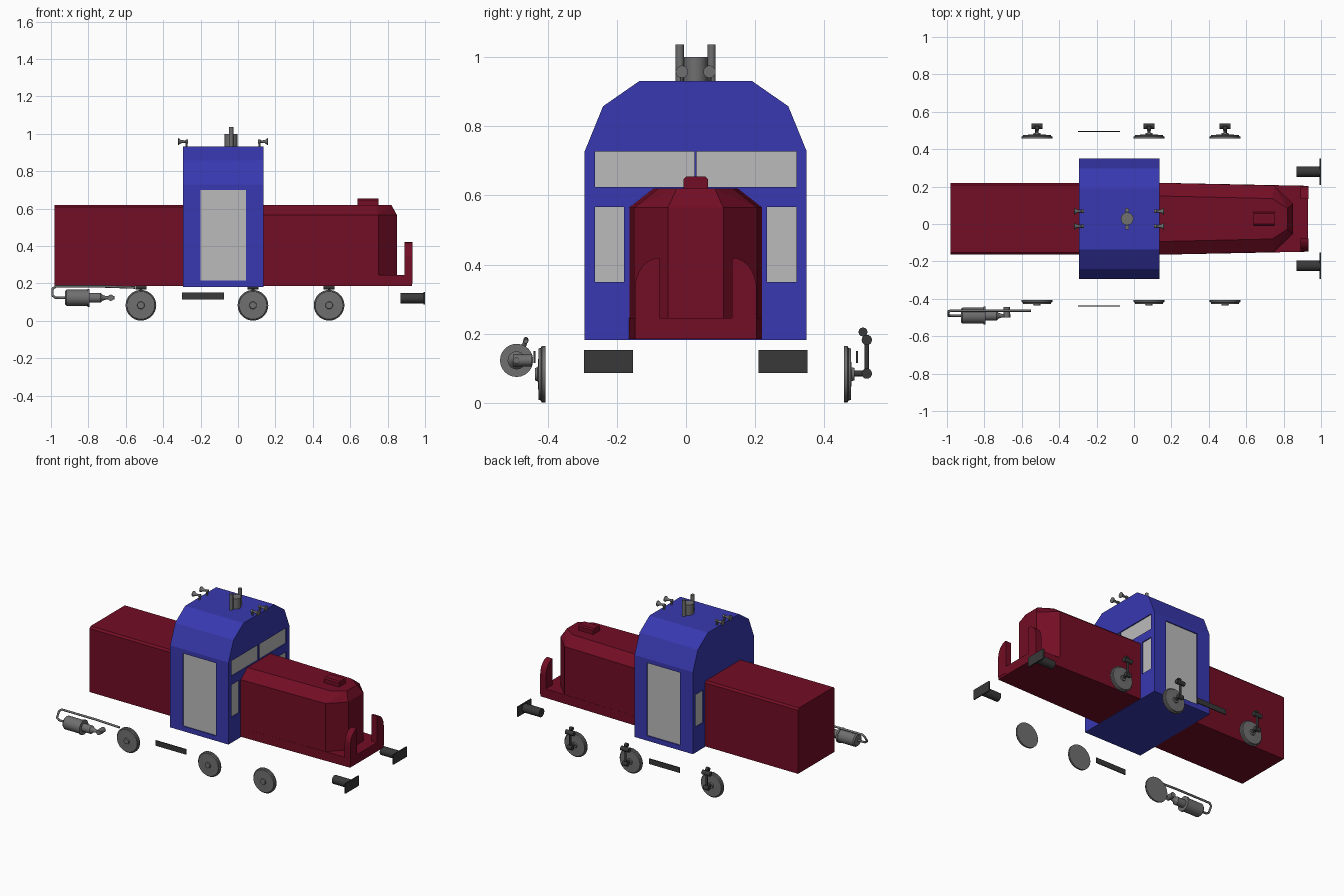
import bpy, bmesh, math
from mathutils import Vector, Matrix

if "Cube" in bpy.data.objects:
    bpy.data.objects.remove(bpy.data.objects["Cube"])

CY = 0.028  # body centre line


def material(name, rgb):
    m = bpy.data.materials.new(name)
    m.use_nodes = True
    m.diffuse_color = (*rgb, 1)
    m.node_tree.nodes["Principled BSDF"].inputs["Base Color"].default_value = (*rgb, 1)
    return m


RED = material("dark_red", (0.17, 0.004, 0.018))
BLUE = material("blue", (0.04, 0.04, 0.44))
PANE = material("pale_grey", (0.5, 0.5, 0.5))
STEEL = material("mid_grey", (0.16, 0.16, 0.16))
DARK = material("charcoal", (0.04, 0.04, 0.04))


def finish(name, bm, mat, smooth=False):
    bmesh.ops.recalc_face_normals(bm, faces=bm.faces)
    me = bpy.data.meshes.new(name)
    bm.to_mesh(me)
    bm.free()
    if mat:
        me.materials.append(mat)
    ob = bpy.data.objects.new(name, me)
    bpy.context.collection.objects.link(ob)
    if smooth:
        activate(ob)
        bpy.ops.object.shade_smooth_by_angle(angle=math.radians(35))
    return ob


def activate(ob):
    bpy.ops.object.select_all(action='DESELECT')
    ob.select_set(True)
    bpy.context.view_layer.objects.active = ob


def add_box(bm, x, y, z):
    size = Matrix.Diagonal((x[1] - x[0], y[1] - y[0], z[1] - z[0], 1))
    mid = Matrix.Translation([(a + b) / 2 for a, b in (x, y, z)])
    bmesh.ops.create_cube(bm, size=1, matrix=mid @ size)


def box(name, x, y, z, mat, bevel=0):
    bm = bmesh.new()
    add_box(bm, x, y, z)
    if bevel:
        top = [e for e in bm.edges if all(v.co.z > z[1] - 0.001 for v in e.verts)
               and abs(e.verts[0].co.y - e.verts[1].co.y) < 0.001]
        bmesh.ops.bevel(bm, geom=top, offset=bevel, segments=1, affect='EDGES')
    return finish(name, bm, mat)


def hull(name, points, mat):
    bm = bmesh.new()
    for p in points:
        bm.verts.new(p)
    bmesh.ops.convex_hull(bm, input=bm.verts)
    bmesh.ops.dissolve_limit(bm, angle_limit=0.02, verts=bm.verts, edges=bm.edges)
    return finish(name, bm, mat)


def prism(name, profile, x, mat):
    # (y, z) profile pushed along x
    bm = bmesh.new()
    face = bm.faces.new([bm.verts.new((x[0], y, z)) for y, z in profile])
    new = bmesh.ops.extrude_face_region(bm, geom=[face])["geom"]
    bmesh.ops.translate(bm, vec=(x[1] - x[0], 0, 0),
                        verts=[v for v in new if isinstance(v, bmesh.types.BMVert)])
    return finish(name, bm, mat)


def turned(name, origin, axis, profile, mat, sides=24):
    # lathe of (distance along axis, radius) pairs
    bm = bmesh.new()
    place = Matrix.Translation(origin) @ Vector(axis).to_track_quat('Z', 'Y').to_matrix().to_4x4()
    rings = []
    for d, r in profile:
        angles = [math.tau * i / sides for i in range(sides)]
        rings.append([bm.verts.new(place @ Vector((r * math.cos(a), r * math.sin(a), d)))
                      for a in angles])
    for a, b in zip(rings, rings[1:]):
        for i in range(sides):
            j = (i + 1) % sides
            bm.faces.new((a[i], a[j], b[j], b[i]))
    bm.faces.new(rings[0])
    bm.faces.new(rings[-1])
    return finish(name, bm, mat, True)


# Rear body and tapered hood
box("rear_body", (-0.98, -0.2), (CY - 0.192, CY + 0.192), (0.185, 0.62), RED, 0.012)
pts = []
for s in (-1, 1):
    for x, w in ((0, 0.195), (0.75, 0.178), (0.85, 0.08)):
        pts += [(x, CY + s * w, 0.185), (x, CY + s * w, 0.565)]
    pts += [(x, CY + s * w, 0.62) for x, w in ((0, 0.125), (0.74, 0.108), (0.82, 0.055))]
hull("hood", pts, RED)
hull("front_platform", [(x, CY + s * w, z) for x, w in ((0, 0.195), (0.93, 0.176))
                        for s in (-1, 1) for z in (0.185, 0.245)], RED)
box("hood_cap", (0.64, 0.75), (CY - 0.035, CY + 0.035), (0.61, 0.655), RED, 0.008)

# Rounded uprights at the platform end
for s in (-1, 1):
    arc = [(0.105 + 0.071 * math.sin(a), 0.33 + 0.09 * math.cos(a))
           for a in (math.pi / 2 * i / 8 for i in range(9))]
    prof = [(CY + s * y, z) for y, z in [(0.105, 0.2)] + arc + [(0.176, 0.2)]]
    prism("front_upright", prof, (0.89, 0.932), RED)

# Cab with recessed panes and doors
half = [(0.321, 0.182), (0.321, 0.728), (0.268, 0.858), (0.163, 0.931)]
cab = prism("cab", [(CY + y, z) for y, z in half] + [(CY - y, z) for y, z in reversed(half)],
            (-0.295, 0.135), BLUE)
DEPTH = 0.01
cut = bmesh.new()


def opening(name, x, y, z, side):
    # cut a recess and put a pane on its floor; side is (axis, sign, surface)
    axis, sign, surf = side
    spans = [x, y, z]
    spans[axis] = sorted((surf - sign * DEPTH, surf + sign * 0.03))
    add_box(cut, *spans)
    spans[axis] = sorted((surf - sign * (DEPTH + 0.002), surf - sign * (DEPTH - 0.003)))
    box(name, *spans, PANE)


front, rear = (0, 1, 0.135), (0, -1, -0.295)
for s in (-1, 1):
    def span(a, b):
        return tuple(sorted((CY + s * a, CY + s * b)))
    opening("upper_window", None, span(0.003, 0.291), (0.624, 0.727), front)
    for face in (front, rear):
        opening("lower_window", None, span(0.207, 0.291), (0.35, 0.567), face)
    opening("side_door", (-0.2, 0.043), None, (0.215, 0.70), (1, s, CY + s * 0.321))
cutter = finish("pane_cutter", cut, None)
cutter.hide_render = True
mod = cab.modifiers.new("recesses", 'BOOLEAN')
mod.object = cutter
mod.solver = 'EXACT'
activate(cab)
bpy.ops.object.modifier_apply(modifier=mod.name)
bpy.data.objects.remove(cutter)

# Roof exhaust, poles and horns
turned("roof_exhaust", (-0.037, CY, 0.925), (0, 0, 1), [(0, 0.034), (0.075, 0.034)], STEEL)
for s in (-1, 1):
    turned("roof_pole", (-0.037, CY + s * 0.046, 0.925), (0, 0, 1),
           [(0, 0.012), (0.112, 0.012)], STEEL, 12)
    for x, d in ((-0.275, -1), (0.115, 1)):
        y = CY + s * 0.04
        turned("horn_post", (x, y, 0.925), (0, 0, 1), [(0, 0.006), (0.04, 0.006)], STEEL, 10)
        turned("horn", (x - d * 0.008, y, 0.958), (d, 0, 0),
               [(0, 0.01), (0.012, 0.01), (0.016, 0.006), (0.038, 0.009), (0.05, 0.018),
                (0.054, 0.018)], STEEL, 16)

# Wheels, side rails and buffers
WHEELS = (-0.519, 0.08, 0.487)
for s, y in ((-1, -0.407), (1, 0.457)):
    for x in WHEELS:
        turned("wheel", (x, y, 0.083), (0, s, 0),
               [(0, 0.082), (0.01, 0.082), (0.013, 0.076), (0.02, 0.074), (0.02, 0.05),
                (0.022, 0.02), (0.03, 0.018)], STEEL, 32)
    yr = CY + s * 0.466
    box("side_rail", (-0.3, -0.075), (yr - 0.003, yr + 0.003), (0.115, 0.15), DARK)
    yb = CY + s * 0.252
    turned("buffer_stem", (0.868, yb, 0.12), (1, 0, 0), [(0, 0.028), (0.125, 0.028)], DARK)
    box("buffer_plate", (0.992, 1.0), (yb - 0.071, yb + 0.071), (0.087, 0.153), DARK)

# Linkage outside the left-hand row of wheels
for x in WHEELS:
    turned("link_axle", (x, 0.485, 0.085), (0, 1, 0), [(0, 0.009), (0.037, 0.009)], DARK, 12)
    turned("link_arm", (x, 0.523, 0.085), (0, 0, 1), [(0, 0.007), (0.1, 0.007)], DARK, 12)
    for z, w in ((0.085, 0.018), (0.182, 0.03)):
        turned("link_joint", (x - w, 0.523, z), (1, 0, 0),
               [(0, 0.015), (2 * w, 0.015)], DARK, 16)
    turned("link_hook", (x - 0.01, 0.512, 0.205), (1, 0, 0), [(0, 0.013), (0.02, 0.013)], DARK, 12)

# Air cylinder with nozzle and looped pipe
AY, AZ = -0.49, 0.123
turned("air_cylinder", (-0.925, AY, AZ), (1, 0, 0),
       [(0, 0.036), (0.008, 0.043), (0.12, 0.043), (0.12, 0.048), (0.132, 0.048), (0.132, 0.026),
        (0.19, 0.026), (0.2, 0.016), (0.22, 0.009), (0.265, 0.009)], STEEL)
turned("nozzle_bar", (-0.68, AY - 0.01, AZ), (0, 1, 0), [(0, 0.017), (0.055, 0.017)], STEEL, 12)
curve = bpy.data.curves.new("air_pipe", 'CURVE')
curve.dimensions = '3D'
curve.bevel_depth = 0.007
curve.bevel_resolution = 2
curve.use_fill_caps = True
path = [(-0.92, AY, AZ), (-0.975, AY, AZ), (-0.992, AY, 0.135), (-0.992, -0.467, 0.17),
        (-0.975, -0.463, 0.184), (-0.72, -0.463, 0.184), (-0.55, -0.463, 0.178)]
spline = curve.splines.new('POLY')
spline.points.add(len(path) - 1)
for p, co in zip(spline.points, path):
    p.co = (*co, 1)
curve.materials.append(STEEL)
bpy.context.collection.objects.link(bpy.data.objects.new("air_pipe", curve))
